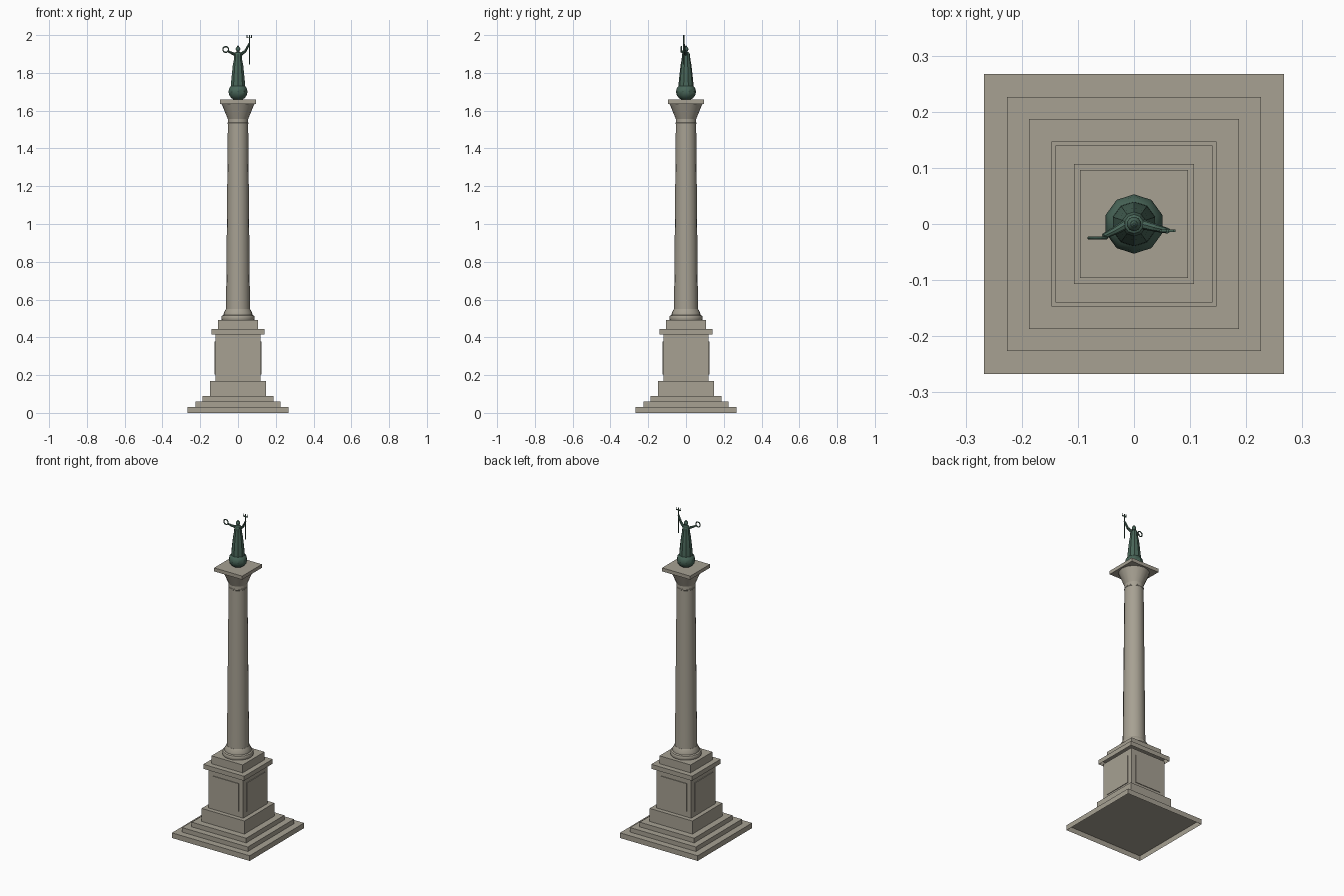
import bpy, bmesh
from math import pi, cos, sin, radians
from mathutils import Vector

cube = bpy.data.objects.get("Cube")
if cube:
    bpy.data.objects.remove(cube, do_unlink=True)


def material(name, rgb):
    m = bpy.data.materials.new(name)
    m.use_nodes = True
    m.diffuse_color = (*rgb, 1)
    m.node_tree.nodes["Principled BSDF"].inputs["Base Color"].default_value = (*rgb, 1)
    return m


STONE = material("weathered stone", (0.385, 0.355, 0.29))
BRONZE = material("green bronze", (0.065, 0.13, 0.097))


def finish(name, bm, mat, smooth=None):
    mesh = bpy.data.meshes.new(name)
    bm.to_mesh(mesh)
    bm.free()
    mesh.materials.append(mat)
    ob = bpy.data.objects.new(name, mesh)
    bpy.context.collection.objects.link(ob)
    if smooth:
        bpy.ops.object.select_all(action="DESELECT")
        ob.select_set(True)
        bpy.context.view_layer.objects.active = ob
        bpy.ops.object.shade_smooth_by_angle(angle=radians(smooth))
    return ob


def block(name, center, size, mat=STONE, hollow=False):
    # A hollow block has no underside
    bm = bmesh.new()
    bmesh.ops.create_cube(bm, size=1)
    if hollow:
        bm.normal_update()
        under = [f for f in bm.faces if f.normal.z < -0.5]
        bmesh.ops.delete(bm, geom=under, context="FACES")
    for v in bm.verts:
        v.co = Vector(center) + Vector(a * b for a, b in zip(v.co, size))
    return finish(name, bm, mat)


def slab(name, half, z0, z1, hollow=True):
    return block(name, (0, 0, (z0 + z1) / 2), (2 * half, 2 * half, z1 - z0), hollow=hollow)


def turned(name, profile, sides, mat, smooth=30):
    # Lathe a list of (radius, z), with a corner facing the back
    bm = bmesh.new()
    rings = []
    for r, z in profile:
        angles = [2 * pi * i / sides + pi / 2 for i in range(sides)]
        rings.append([bm.verts.new((r * cos(a), r * sin(a), z)) for a in angles])
    for low, high in zip(rings, rings[1:]):
        for i in range(sides):
            j = (i + 1) % sides
            bm.faces.new((low[i], low[j], high[j], high[i]))
    bm.faces.new(rings[0][::-1])
    bm.faces.new(rings[-1])
    return finish(name, bm, mat, smooth)


def rod(name, a, b, r0, r1, sides=8):
    a, b = Vector(a), Vector(b)
    bm = bmesh.new()
    bmesh.ops.create_cone(bm, cap_ends=True, segments=sides, radius1=r0, radius2=r1,
                          depth=(b - a).length)
    turn = (b - a).to_track_quat("Z", "Y").to_matrix()
    for v in bm.verts:
        v.co = turn @ v.co + (a + b) / 2
    return finish(name, bm, BRONZE)


# Steps and pedestal
slab("bottom_step", 0.267, 0, 0.032)
slab("middle_step", 0.226, 0.032, 0.06)
slab("top_step", 0.187, 0.06, 0.089)
slab("pedestal_base", 0.147, 0.089, 0.17)
slab("pedestal_die", 0.12, 0.17, 0.415)
slab("pedestal_cornice", 0.14, 0.415, 0.443)
slab("column_plinth", 0.107, 0.443, 0.492)

# Raised panel on each side of the die
for name, dx, dy in (("front", 0, -1), ("back", 0, 1), ("left", 1, 0), ("right", -1, 0)):
    block(name + "_panel", (0.121 * dx, 0.121 * dy, 0.29),
          (0.006 if dx else 0.18, 0.006 if dy else 0.18, 0.175))

# Column
turned("column_base", [(0.086, 0.492), (0.088, 0.498), (0.088, 0.509), (0.085, 0.515),
                       (0.076, 0.519), (0.075, 0.53), (0.064, 0.55)], 24, STONE)
turned("shaft", [(0.0635, 0.54), (0.0535, 1.56)], 16, STONE)
turned("neck_ring", [(0.053, 1.528), (0.055, 1.53), (0.055, 1.536), (0.053, 1.538)], 16, STONE)
turned("capital", [(0.0535, 1.555), (0.087, 1.636)], 16, STONE)
slab("abacus", 0.0965, 1.636, 1.658, hollow=False)

# Globe under the statue
globe = [(0.053 * sin(pi * t / 8), 1.7 - 0.047 * cos(pi * t / 8)) for t in range(1, 8)]
turned("globe", globe, 10, BRONZE)

# Robed figure
turned("robe", [(0.04, 1.725), (0.039, 1.745), (0.035, 1.785), (0.029, 1.84), (0.023, 1.87),
                (0.022, 1.885), (0.022, 1.895), (0.017, 1.907), (0.008, 1.912), (0.007, 1.92)],
       10, BRONZE)
head = [(0.013 * sin(pi * t / 6), 1.926 - 0.014 * cos(pi * t / 6)) for t in range(1, 6)]
turned("head", head, 10, BRONZE, smooth=40)
turned("hair_knot", [(0.005, 1.936), (0.006, 1.94), (0.002, 1.944)], 8, BRONZE)

# Right arm holding a wreath
rod("right_upper_arm", (-0.013, 0, 1.897), (-0.034, -0.012, 1.905), 0.009, 0.007)
rod("right_forearm", (-0.034, -0.012, 1.905), (-0.054, -0.022, 1.915), 0.007, 0.005)
bm = bmesh.new()
loops = []
for i in range(16):
    a = 2 * pi * i / 16
    loops.append([bm.verts.new((-0.065 + (0.015 + 0.0035 * cos(b)) * cos(a),
                                -0.025 + 0.0035 * sin(b),
                                1.924 + (0.015 + 0.0035 * cos(b)) * sin(a)))
                  for b in (2 * pi * k / 6 for k in range(6))])
for i in range(16):
    p, q = loops[i], loops[(i + 1) % 16]
    for k in range(6):
        bm.faces.new((p[k], p[(k + 1) % 6], q[(k + 1) % 6], q[k]))
bmesh.ops.recalc_face_normals(bm, faces=bm.faces)
finish("wreath", bm, BRONZE)

# Left arm raised with a forked staff
rod("left_upper_arm", (0.013, 0, 1.897), (0.039, -0.007, 1.915), 0.009, 0.007)
rod("left_forearm", (0.039, -0.007, 1.915), (0.06, -0.012, 1.955), 0.007, 0.005)
rod("staff", (0.06, -0.012, 1.845), (0.06, -0.012, 2.0), 0.0028, 0.0028, 6)
block("fork_bar", (0.06, -0.012, 1.986), (0.028, 0.005, 0.005), BRONZE)
for name, side in (("left_prong", 1), ("right_prong", -1)):
    rod(name, (0.06 + 0.012 * side, -0.012, 1.985), (0.06 + 0.012 * side, -0.012, 2.0), 0.0025, 0.0025, 6)
